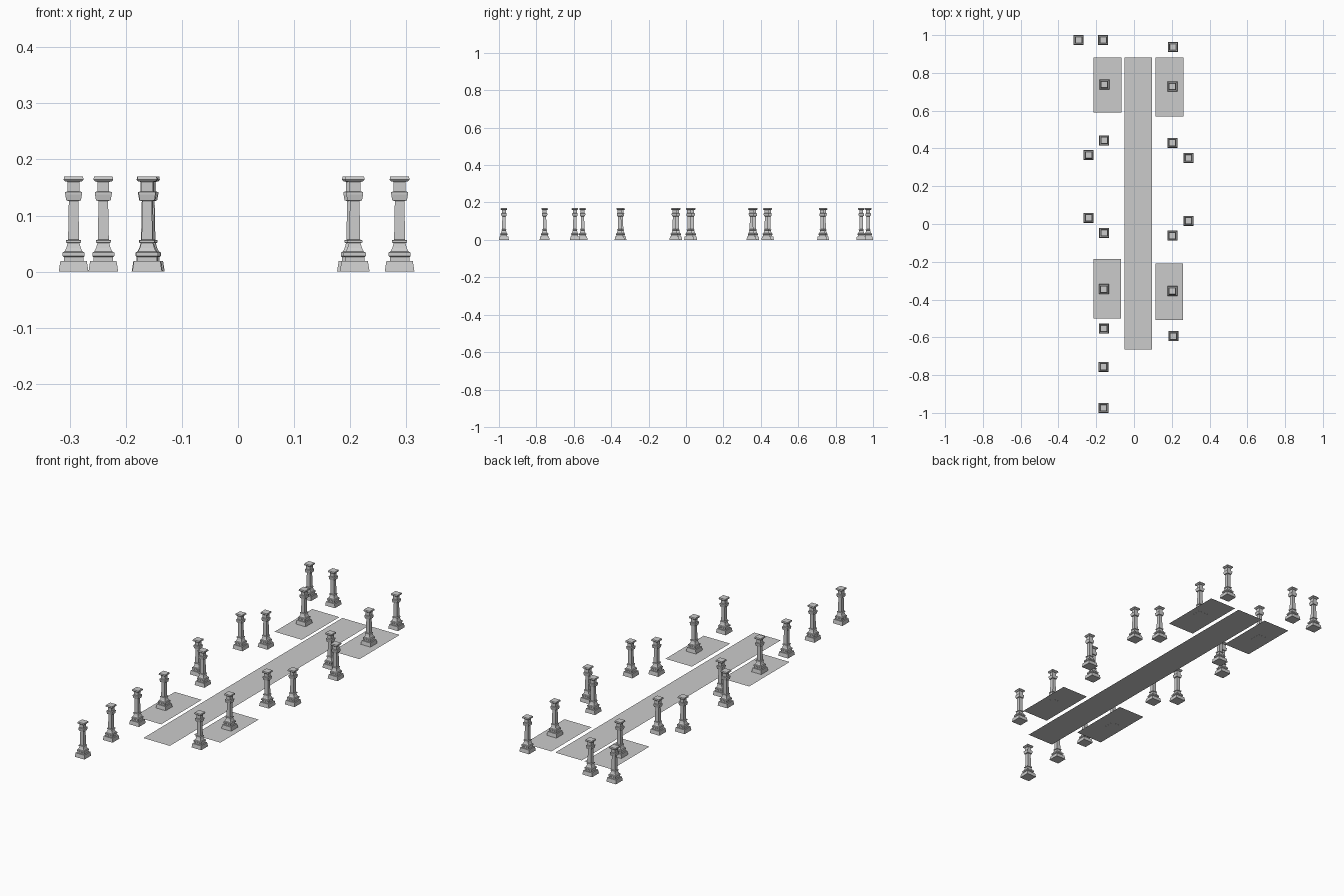
import bpy
import bmesh

stone = bpy.data.materials.new("grey stone")
stone.diffuse_color = (0.6, 0.6, 0.6, 1)


def make_object(name, bm):
    mesh = bpy.data.meshes.new(name)
    bm.to_mesh(mesh)
    bm.free()
    mesh.materials.append(stone)
    obj = bpy.data.objects.new(name, mesh)
    bpy.context.collection.objects.link(obj)
    return obj


# Square pillar: (half width, height) from plinth to capital
PROFILE = [
    (0.0265, 0), (0.0235, 0.019), (0.0175, 0.019), (0.0175, 0.026),
    (0.0197, 0.028), (0.0197, 0.034), (0.016, 0.036), (0.013, 0.042),
    (0.0105, 0.051), (0.0135, 0.052), (0.0135, 0.056), (0.0098, 0.057),
    (0.0085, 0.126), (0.0130, 0.127), (0.0150, 0.138), (0.0150, 0.142),
    (0.0105, 0.143), (0.0105, 0.160), (0.0150, 0.161), (0.0178, 0.164),
    (0.0165, 0.170),
]


def pillar(name, x, y):
    bm = bmesh.new()
    rings = [[bm.verts.new((sx * r, sy * r, z))
              for sx, sy in ((-1, -1), (1, -1), (1, 1), (-1, 1))]
             for r, z in PROFILE]
    for low, high in zip(rings, rings[1:]):
        for i in range(4):
            j = (i + 1) % 4
            bm.faces.new((low[i], low[j], high[j], high[i]))
    bm.faces.new(rings[-1])
    bm.faces.new(rings[0][::-1])
    make_object(name, bm).location = (x, y, 0)


# Flat floor slab, one face
def slab(name, x0, x1, y0, y1):
    bm = bmesh.new()
    bm.faces.new([bm.verts.new((x, y, 0.0005)) for x, y in
                  ((x0, y0), (x1, y0), (x1, y1), (x0, y1))])
    make_object(name, bm)


slab("central_walkway", -0.05, 0.094, -0.664, 0.882)
slab("back_left_floor", -0.214, -0.066, 0.59, 0.882)
slab("back_right_floor", 0.115, 0.262, 0.57, 0.882)
slab("front_left_floor", -0.214, -0.068, -0.5, -0.185)
slab("front_right_floor", 0.115, 0.259, -0.507, -0.21)

# Pillars of the left and right colonnades
LEFT = [(-0.293, 0.974), (-0.163, 0.974), (-0.157, 0.738), (-0.158, 0.443),
        (-0.24, 0.365), (-0.24, 0.033), (-0.158, -0.047), (-0.16, -0.345),
        (-0.16, -0.553), (-0.161, -0.756), (-0.162, -0.9735)]
RIGHT = [(0.206, 0.937), (0.203, 0.728), (0.203, 0.43), (0.288, 0.35),
         (0.288, 0.017), (0.203, -0.062), (0.203, -0.355), (0.208, -0.594)]
for side, spots in (("left", LEFT), ("right", RIGHT)):
    for n, (x, y) in enumerate(spots, 1):
        pillar(f"{side}_pillar_{n}", x, y)
